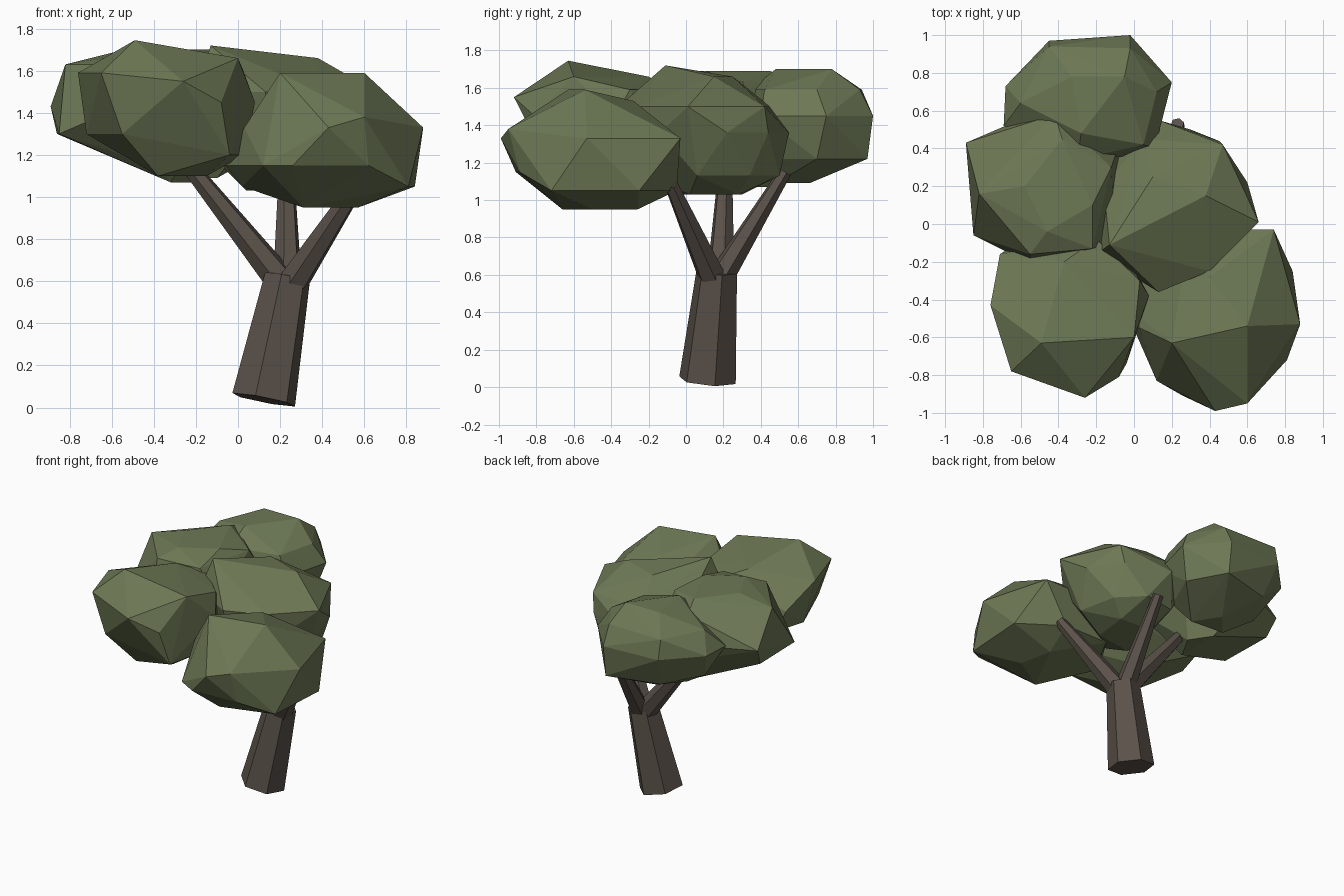
import bpy
import bmesh
from math import radians, cos, sin, tau
from mathutils import Vector

if "Cube" in bpy.data.objects:
    bpy.data.objects.remove(bpy.data.objects["Cube"], do_unlink=True)


def make_material(name, colour):
    mat = bpy.data.materials.new(name)
    mat.use_nodes = True
    mat.diffuse_color = (*colour, 1)
    mat.node_tree.nodes["Principled BSDF"].inputs["Base Color"].default_value = (*colour, 1)
    return mat


bark = make_material("brown bark", (0.102, 0.082, 0.067))
foliage = make_material("olive green foliage", (0.152, 0.188, 0.09))


def add_object(name, bm, mat):
    mesh = bpy.data.meshes.new(name)
    bmesh.ops.recalc_face_normals(bm, faces=bm.faces)
    bm.to_mesh(mesh)
    bm.free()
    mesh.materials.append(mat)
    obj = bpy.data.objects.new(name, mesh)
    bpy.context.collection.objects.link(obj)
    return obj


def limb(name, start, end, start_radius, end_radius, turn=15):
    """Six-sided tapered log whose end cuts are square to its axis."""
    start, end = Vector(start), Vector(end)
    tilt = Vector((0, 0, 1)).rotation_difference(end - start)
    bm = bmesh.new()
    rings = []
    for centre, radius in ((start, start_radius), (end, end_radius)):
        ring = []
        for i in range(6):
            a = radians(turn) + tau * i / 6
            ring.append(bm.verts.new(centre + tilt @ Vector((cos(a), sin(a), 0)) * radius))
        rings.append(ring)
        bm.faces.new(ring)
    low, high = rings
    for i in range(6):
        j = (i + 1) % 6
        bm.faces.new((low[i], low[j], high[j], high[i]))
    return add_object(name, bm, bark)


def leaf_clump(name, **sections):
    """Faceted boulder of leaves wrapped round a few level cross-sections."""
    bm = bmesh.new()
    for height, outline in sections.values():
        for x, y in outline:
            bm.verts.new((x, y, height))
    bmesh.ops.convex_hull(bm, input=bm.verts)
    loose = [v for v in bm.verts if not v.link_faces]
    bmesh.ops.delete(bm, geom=loose, context="VERTS")
    return add_object(name, bm, foliage)


# Leaning trunk and three branches
limb("trunk", (0.122, 0.115, 0.037), (0.235, 0.165, 0.62), 0.157, 0.112)
fork = Vector((0.235, 0.165, 0.6))
limb("left_branch", fork + Vector((0.03, -0.03, 0)), (0.585, -0.08, 1.085), 0.075, 0.038)
limb("right_branch", fork + Vector((-0.03, 0.02, 0)), (-0.25, 0.21, 1.17), 0.075, 0.038)
limb("back_branch", fork + Vector((0, 0.03, 0)), (0.23, 0.53, 1.15), 0.07, 0.036)

# Canopy: five overlapping clumps
leaf_clump(
    "front_left_clump",
    crown=(1.59, [(0.2, -0.63), (0.6, -0.54)]),
    ridge=(1.53, [(0.4, -0.28)]),
    shoulder=(1.33, [(0.03, -0.55), (0.43, -0.99), (0.88, -0.53), (0.74, -0.03),
                     (0.3, -0.03)]),
    corner=(1.38, [(0.6, -0.95)]),
    waist=(1.15, [(-0.06, -0.42), (0.12, -0.83), (0.26, -0.91), (0.62, -0.89)]),
    keel=(1.05, [(0.02, -0.4), (0.81, -0.72), (0.84, -0.25), (0.55, -0.05), (0.2, -0.05)]),
    base=(0.95, [(0.31, -0.66), (0.57, -0.5), (0.52, -0.26)]),
)
leaf_clump(
    "front_right_clump",
    crown=(1.745, [(-0.49, -0.63)]),
    ridge=(1.66, [(-0.37, -0.2), (0.0, -0.6)]),
    shoulder=(1.59, [(-0.76, -0.43), (-0.65, -0.78), (0.03, -0.3), (-0.2, -0.08)]),
    corner=(1.55, [(-0.26, -0.92)]),
    flank=(1.45, [(-0.71, -0.16), (0.08, -0.38), (-0.08, -0.81)]),
    waist=(1.3, [(-0.72, -0.35), (-0.55, -0.77), (-0.1, -0.06), (-0.65, -0.12)]),
    keel=(1.2, [(-0.04, -0.74), (0.03, -0.42)]),
    base=(1.1, [(-0.38, -0.65), (-0.15, -0.55), (-0.25, -0.2)]),
)
leaf_clump(
    "middle_clump",
    crown=(1.72, [(-0.13, -0.11)]),
    ridge=(1.66, [(0.38, 0.15), (0.1, 0.25)]),
    shoulder=(1.5, [(0.66, 0.01), (0.4, -0.25), (0.13, -0.36), (-0.2, -0.16),
                    (-0.16, 0.2), (0.05, 0.45), (0.47, 0.42)]),
    waist=(1.36, [(0.6, 0.22), (0.45, 0.44), (0.13, 0.55), (-0.12, 0.35),
                  (-0.15, -0.1), (0.15, -0.33), (0.5, -0.14)]),
    keel=(1.13, [(-0.06, 0.02), (0.06, -0.22), (0.52, 0.06), (0.46, 0.34),
                 (0.3, 0.5), (0.06, 0.46)]),
    base=(1.03, [(0.1, 0.3), (0.35, 0.28), (0.32, 0.02), (0.04, -0.02)]),
)
leaf_clump(
    "right_clump",
    crown=(1.69, [(-0.58, 0.2), (-0.38, 0.45), (-0.46, -0.04), (-0.22, 0.1)]),
    shoulder=(1.63, [(-0.82, 0.16), (-0.55, -0.16), (-0.22, -0.13), (-0.12, 0.3),
                     (-0.42, 0.58)]),
    flank=(1.43, [(-0.89, 0.43), (-0.55, -0.21), (-0.1, -0.1), (-0.08, 0.42), (-0.68, 0.52)]),
    waist=(1.3, [(-0.85, -0.06), (-0.86, 0.36), (-0.45, 0.56)]),
    keel=(1.21, [(-0.62, 0.3), (-0.58, 0)]),
    base=(1.07, [(-0.32, 0.12), (-0.22, 0.3), (-0.32, 0.45)]),
)
leaf_clump(
    "back_clump",
    crown=(1.7, [(-0.28, 0.48), (-0.05, 0.78), (-0.33, 0.78)]),
    shoulder=(1.59, [(-0.6, 0.64), (-0.45, 0.94), (-0.02, 0.93), (0.12, 0.7),
                     (0.05, 0.42), (-0.3, 0.34)]),
    waist=(1.45, [(-0.69, 0.52), (-0.68, 0.73), (-0.45, 0.97), (-0.02, 1), (0.2, 0.75),
                  (0.11, 0.4), (-0.3, 0.3)]),
    keel=(1.22, [(-0.56, 0.58), (-0.4, 0.87), (-0.02, 0.97), (0.13, 0.7), (0, 0.4)]),
    base=(1.09, [(-0.36, 0.5), (-0.1, 0.48), (-0.22, 0.66)]),
)
